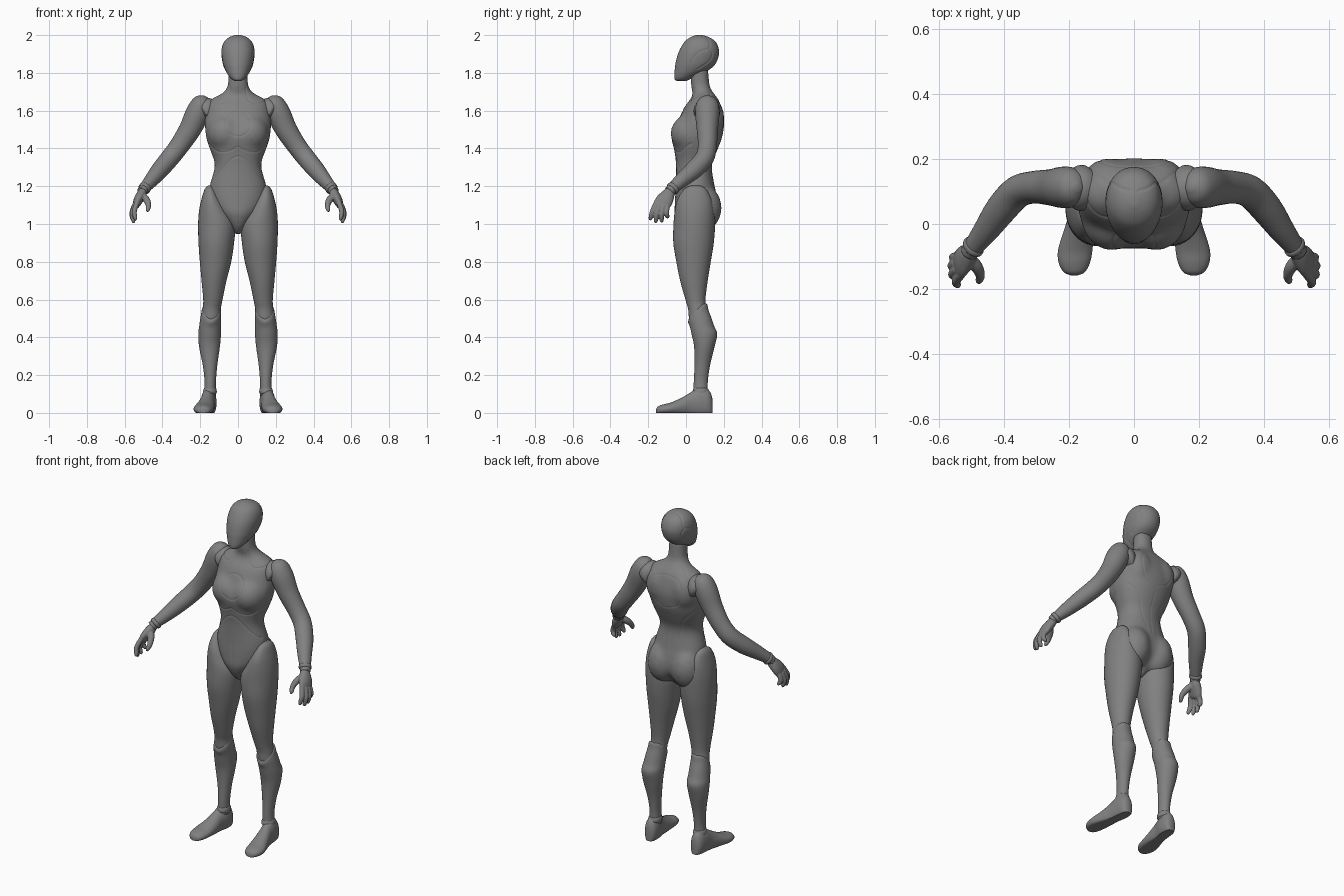
import bpy, bmesh, math
from mathutils import Vector, Matrix, kdtree

X, Y, Z = Vector((1, 0, 0)), Vector((0, 1, 0)), Vector((0, 0, 1))
grey = bpy.data.materials.new("dark_grey")
grey.diffuse_color = (.22, .22, .22, 1)


def spline(pts, steps):
    """Catmull-Rom samples through tuples of any length."""
    out = []
    for i in range(len(pts) - 1):
        p0, p1, p2, p3 = pts[max(i - 1, 0)], pts[i], pts[i + 1], pts[min(i + 2, len(pts) - 1)]
        for s in range(steps):
            t = s / steps
            out.append(tuple(
                0.5 * (2 * b + (c - a) * t + (2 * a - 5 * b + 4 * c - d) * t * t
                       + (3 * b - a - 3 * c + d) * t ** 3)
                for a, b, c, d in zip(p0, p1, p2, p3)))
    return out + [tuple(pts[-1])]


def loft(bm, secs, axes=None, seg=32, steps=5, power=1.0):
    """Skin elliptical rings (x, y, z, radius_u, radius_v); axes=None follows the path."""
    rows = spline(secs, steps)
    rings = []
    for i, (x, y, z, a, b) in enumerate(rows):
        if axes:
            u, v = axes
        else:
            t = (Vector(rows[min(i + 1, len(rows) - 1)][:3])
                 - Vector(rows[max(i - 1, 0)][:3])).normalized()
            u = t.cross(Y).normalized()
            v = u.cross(t)
        ring = []
        for k in range(seg):
            c, s = math.cos(math.tau * k / seg), math.sin(math.tau * k / seg)
            c, s = (math.copysign(abs(w) ** power, w) for w in (c, s))
            ring.append(bm.verts.new(Vector((x, y, z)) + u * max(a, .002) * c + v * max(b, .002) * s))
        rings.append(ring)
    for r, q in zip(rings, rings[1:]):
        for k in range(seg):
            n = (k + 1) % seg
            bm.faces.new((r[k], r[n], q[n], q[k]))
    bm.faces.new(rings[0])
    bm.faces.new(rings[-1])


def ball(bm, pos, radii):
    bmesh.ops.create_uvsphere(bm, u_segments=32, v_segments=20, radius=1,
                              matrix=Matrix.Translation(pos) @ Matrix.Diagonal((*radii, 1)))


def finish(name, bm, mirror=False, sharp=None):
    bmesh.ops.recalc_face_normals(bm, faces=bm.faces)
    me = bpy.data.meshes.new(name)
    bm.to_mesh(me)
    bm.free()
    me.shade_smooth()
    me.materials.append(grey)
    if sharp:
        me.set_sharp_from_angle(angle=math.radians(sharp))
    ob = bpy.data.objects.new(name, me)
    bpy.context.collection.objects.link(ob)
    if mirror:
        m = ob.modifiers.new("Mirror", 'MIRROR')
        m.use_mirror_merge = False
    return ob


def fuse(ob, voxel, smooth):
    """Blend overlapping volumes into one skin."""
    r = ob.modifiers.new("Remesh", 'REMESH')
    r.mode, r.voxel_size, r.use_smooth_shade = 'VOXEL', voxel, True
    s = ob.modifiers.new("Smooth", 'SMOOTH')
    s.factor, s.iterations = 0.5, smooth
    me = bpy.data.meshes.new_from_object(ob.evaluated_get(bpy.context.evaluated_depsgraph_get()))
    ob.modifiers.clear()
    ob.data = me
    me.shade_smooth()
    me.materials.clear()
    me.materials.append(grey)


def groove(ob, lines, project, facing, depth=.003, width=.005):
    """Press panel seams, given as 2D lines, into the skin."""
    pts = [p for line in lines for p in spline(line, 24)]
    tree = kdtree.KDTree(len(pts))
    for i, p in enumerate(pts):
        tree.insert((p[0], p[1], 0), i)
    tree.balance()
    moves = []
    for v in ob.data.vertices:
        n = v.normal.copy()
        if facing(n):
            d = tree.find((*project(v.co), 0))[2]
            if d < width:
                moves.append((v, n * depth * (1 - d / width)))
    for v, m in moves:
        v.co -= m


def front(co):
    return abs(co.x), co.z


# Torso, pelvis and neck
bm = bmesh.new()
loft(bm, [(0, y, z, a, b) for z, y, a, b in [
    (.945, .04, .018, .035), (.98, .038, .038, .068), (1.05, .05, .10, .11), (1.1, .055, .14, .115),
    (1.16, .052, .153, .109), (1.21, .048, .149, .102), (1.31, .042, .123, .095), (1.39, .052, .147, .114),
    (1.45, .056, .167, .133), (1.5, .065, .174, .134), (1.55, .081, .176, .122), (1.62, .09, .165, .098),
    (1.66, .097, .145, .074), (1.69, .092, .088, .057), (1.73, .076, .056, .05), (1.83, .07, .053, .048)]],
    (X, Y), 48, 6, .92)
for s in (-1, 1):
    ball(bm, (s * .068, .02, 1.48), (.095, .102, .10))       # chest
    ball(bm, (s * .078, .085, 1.085), (.092, .104, .125))    # seat
    ball(bm, (s * .075, .13, 1.56), (.085, .073, .11))       # shoulder blade
torso = finish("torso", bm)
fuse(torso, .011, 14)
fuse(torso, .0045, 6)
circle = [(.066 * math.sin(math.pi * i / 12), 1.53 - .066 * math.cos(math.pi * i / 12)) for i in range(13)]
groove(torso, [circle,
               [(.04, 1.72), (.055, 1.66), (.1, 1.64), (.15, 1.65)],
               [(.16, 1.43), (.11, 1.385), (.05, 1.385), (0, 1.41)],
               [(.14, 1.23), (.09, 1.285), (.04, 1.34), (0, 1.36)]], front, lambda n: n.y < -.15)
groove(torso, [[(0, 1.72), (0, 1.66), (0, 1.6)], [(0, 1.2), (0, 1.1), (0, 1.0)]],
       front, lambda n: n.y < -.15, .002)
groove(torso, [[(0, 1.65), (.08, 1.63), (.105, 1.57), (.075, 1.49), (0, 1.46)],
               [(0, 1.42), (0, 1.3), (0, 1.18)],
               [(.15, 1.45), (.08, 1.38), (.05, 1.28), (.03, 1.18)],
               [(.05, 1.70), (.10, 1.67), (.15, 1.6)]], front, lambda n: n.y > .15, .002)

# Head
bm = bmesh.new()
loft(bm, [(0, (f + b) / 2, z, a, (b - f) / 2) for z, f, b, a in [
    (1.757, -.05, .0, .016), (1.765, -.06, .02, .032), (1.785, -.062, .06, .05), (1.815, -.06, .12, .068),
    (1.85, -.056, .158, .081), (1.9, -.043, .175, .088), (1.94, -.024, .17, .084),
    (1.97, -.003, .152, .07), (1.99, .026, .12, .045), (2.001, .055, .085, .012)]], (X, Y), 48, 6, .95)
head = finish("head", bm)
fuse(head, .0045, 4)
groove(head, [[(.10, 2.0), (.125, 1.96), (.12, 1.93), (.07, 1.91), (.035, 1.87), (.015, 1.82), (.02, 1.77)],
              [(.12, 1.93), (.14, 1.9), (.12, 1.86), (.06, 1.82)]],
       lambda co: (co.y, co.z), lambda n: abs(n.x) > .1)

# Arms
bm = bmesh.new()
loft(bm, [(.172, .113, 1.676, .012, .012), (.18, .113, 1.66, .04, .042), (.195, .113, 1.63, .056, .06),
          (.217, .113, 1.58, .063, .064), (.255, .113, 1.5, .058, .056), (.31, .113, 1.415, .052, .05),
          (.36, .098, 1.35, .05, .05), (.41, .045, 1.29, .047, .049), (.455, -.018, 1.236, .039, .04),
          (.495, -.07, 1.19, .029, .031), (.508, -.088, 1.172, .027, .028)])
finish("arm", bm, True)

# Shoulder collar between arm and chest
bm = bmesh.new()
loft(bm, [(.12, .108, 1.60, .05, .05), (.15, .11, 1.60, .068, .068), (.172, .112, 1.593, .069, .069),
          (.186, .112, 1.583, .05, .05)])
finish("shoulder_collar", bm, True)

# Wrist cuffs
bm = bmesh.new()
loft(bm, [(.488, -.061, 1.197, .02, .02), (.491, -.065, 1.193, .032, .035),
          (.499, -.075, 1.184, .032, .035), (.502, -.079, 1.18, .02, .02)], steps=3)
finish("wrist_cuff", bm, True)

# Hands: palm, four fingers, thumb
bm = bmesh.new()
loft(bm, [(.50, -.08, 1.18, .02, .024), (.512, -.095, 1.155, .026, .036), (.527, -.112, 1.128, .025, .045),
          (.538, -.128, 1.103, .019, .045), (.542, -.134, 1.092, .01, .038)], seg=24)
for base, tip in [((.533, -.155, 1.115), (.545, -.192, 1.02)), ((.545, -.139, 1.105), (.555, -.163, 1.005)),
                  ((.549, -.12, 1.098), (.555, -.13, 1.008)), ((.547, -.1, 1.092), (.548, -.098, 1.03))]:
    b, t = Vector(base), Vector(tip)
    m = b.lerp(t, .5) + Vector((.01, -.004, 0))
    loft(bm, [(*b, .014, .0145), (*m, .0135, .0135), (*b.lerp(t, .88), .011, .011), (*t, .004, .004)],
         seg=14, steps=4)
loft(bm, [(.512, -.10, 1.155, .018, .018), (.486, -.13, 1.13, .019, .019), (.474, -.158, 1.10, .0145, .0145),
          (.478, -.175, 1.075, .011, .011), (.481, -.18, 1.065, .004, .004)], seg=14, steps=4)
hand = finish("hand", bm)
fuse(hand, .0035, 3)
hand.modifiers.new("Mirror", 'MIRROR').use_mirror_merge = False

# Thighs
bm = bmesh.new()
loft(bm, [(.146, .05, 1.205, .01, .02), (.148, .048, 1.185, .028, .058), (.141, .045, 1.13, .053, .09),
          (.128, .045, 1.07, .078, .104), (.113, .044, 1.0, .098, .11), (.115, .04, .9, .094, .107),
          (.119, .04, .8, .083, .091), (.127, .042, .7, .066, .073), (.133, .05, .6, .051, .053),
          (.139, .06, .55, .048, .049), (.142, .066, .50, .049, .05), (.143, .073, .45, .045, .046)],
     (X, Y), 40)
finish("thigh", bm, True)

# Lower legs, with the shell rim slanting down towards the front
bm = bmesh.new()
loft(bm, [(.141, .062, .55, .04, .042), (.141, .063, .54, .049, .05), (.143, .067, .51, .053, .055),
          (.147, .082, .465, .057, .062), (.15, .097, .42, .06, .068), (.151, .097, .35, .055, .054),
          (.148, .086, .25, .038, .041), (.147, .078, .16, .03, .037), (.15, .078, .09, .034, .038)],
     (X, Y), 40)
for v in bm.verts:
    if v.co.z > .45:
        v.co.z += (v.co.z - .45) * ((v.co.y - .075) * 9 + abs(v.co.x - .143) * 4)
finish("lower_leg", bm, True)

# Feet with flat soles
bm = bmesh.new()
loft(bm, [(x, y, h * .4, a, h * .6) for y, x, a, h in [
    (-.158, .184, .012, .02), (-.148, .184, .033, .034), (-.12, .184, .048, .045), (-.08, .181, .053, .055),
    (-.02, .17, .046, .082), (.03, .162, .039, .112), (.075, .155, .041, .135), (.115, .153, .037, .125),
    (.135, .152, .025, .095), (.141, .152, .01, .06)]], (X, Z), 40)
for v in bm.verts:
    v.co.z = max(v.co.z, 0)
finish("foot", bm, True, 50)

# Ankle cuffs
bm = bmesh.new()
loft(bm, [(.148, .078, .135, .025, .03), (.148, .078, .128, .033, .039), (.149, .078, .108, .037, .044),
          (.149, .078, .098, .03, .035)], (X, Y), steps=3)
finish("ankle_cuff", bm, True)
